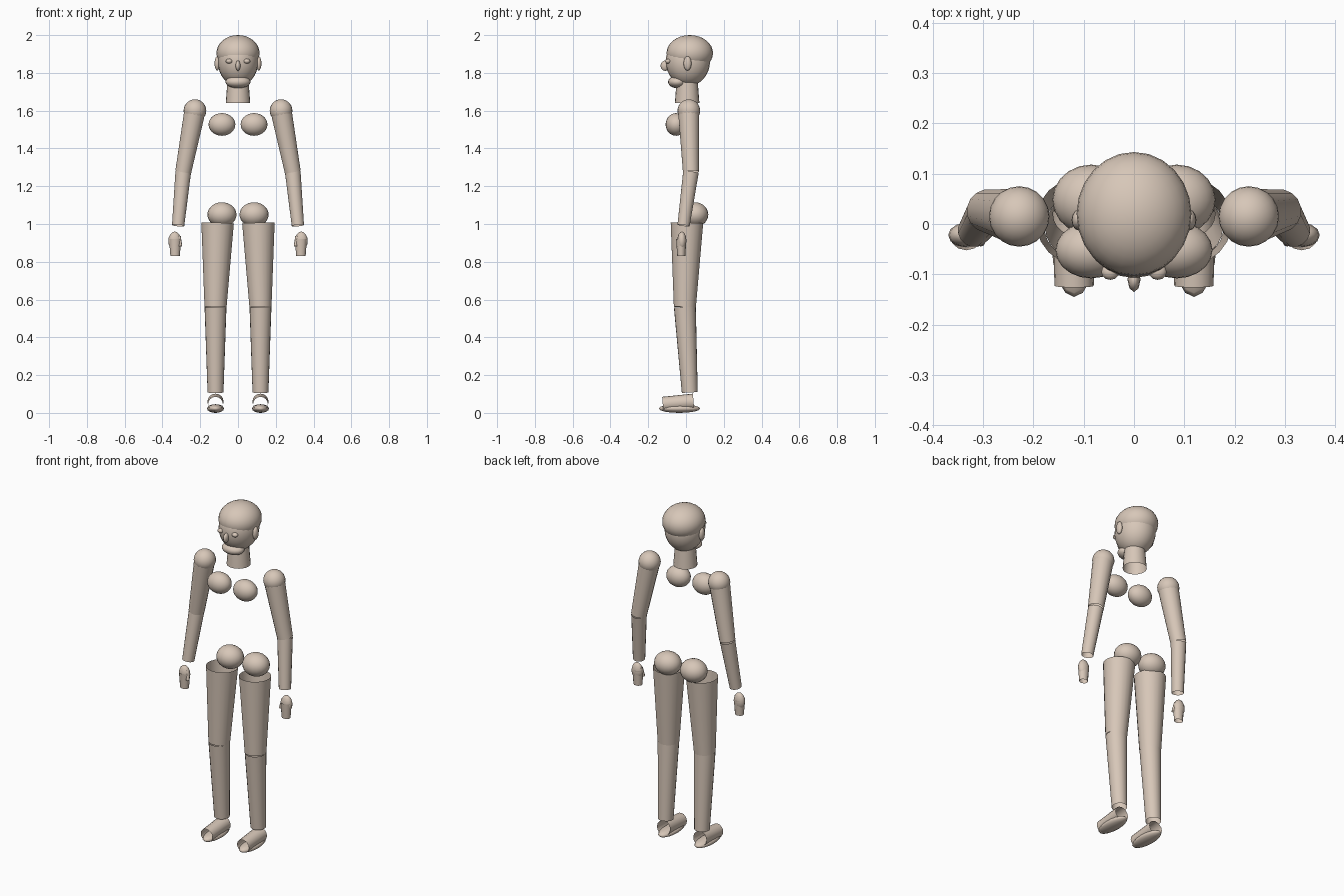
import bpy
import bmesh
import math
from mathutils import Vector, Matrix

if "Cube" in bpy.data.objects:
    bpy.data.objects.remove(bpy.data.objects["Cube"], do_unlink=True)

# One warm clay colour for the whole figure
CLAY = (0.68, 0.57, 0.48, 1.0)
clay = bpy.data.materials.new("warm_clay")
clay.use_nodes = True
clay.diffuse_color = CLAY
clay.node_tree.nodes["Principled BSDF"].inputs["Base Color"].default_value = CLAY


def finish(name, bm):
    for face in bm.faces:
        face.smooth = True
    mesh = bpy.data.meshes.new(name)
    bm.to_mesh(mesh)
    bm.free()
    mesh.materials.append(clay)
    obj = bpy.data.objects.new(name, mesh)
    bpy.context.collection.objects.link(obj)
    return obj


def ellipsoid(name, center, radii, segments=20, rings=14):
    bm = bmesh.new()
    matrix = Matrix.Translation(center) @ Matrix.Diagonal((*radii, 1))
    bmesh.ops.create_uvsphere(bm, u_segments=segments, v_segments=rings, radius=1, matrix=matrix)
    return finish(name, bm)


def tube(name, start, end, r_start, r_end, segments=20):
    """Open tapered tube between two points."""
    a, b = Vector(start), Vector(end)
    axis = b - a
    bm = bmesh.new()
    matrix = Matrix.Translation((a + b) / 2) @ axis.to_track_quat('Z', 'Y').to_matrix().to_4x4()
    bmesh.ops.create_cone(bm, cap_ends=False, segments=segments, radius1=r_start,
                          radius2=r_end, depth=axis.length, matrix=matrix)
    return finish(name, bm)


# Head and neck
ellipsoid("cranium", (0, 0.02, 1.905), (0.114, 0.123, 0.095), 24, 16)
ellipsoid("face", (0, 0.01, 1.86), (0.107, 0.117, 0.13), 24, 16)
ellipsoid("jaw", (0, -0.045, 1.752), (0.066, 0.05, 0.033))
ellipsoid("nose", (0, -0.11, 1.838), (0.013, 0.025, 0.028), 8, 6)
tube("neck", (0, 0.006, 1.64), (0, 0.006, 1.77), 0.065, 0.055)

for side, s in (("left", 1), ("right", -1)):
    # Eyes and ears
    ellipsoid(side + "_eye", (s * 0.047, -0.095, 1.862), (0.018, 0.016, 0.013), 12, 8)
    ellipsoid(side + "_ear", (s * 0.11, 0.008, 1.85), (0.014, 0.021, 0.038), 12, 8)

    # Torso masses
    ellipsoid(side + "_breast", (s * 0.085, -0.052, 1.527), (0.071, 0.056, 0.06))
    ellipsoid(side + "_buttock", (s * 0.085, 0.048, 1.05), (0.077, 0.07, 0.065))

    # Arm
    elbow = (s * 0.29, 0.026, 1.275)
    ellipsoid(side + "_shoulder", (s * 0.228, 0.015, 1.6), (0.06, 0.06, 0.06))
    tube(side + "_upper_arm", (s * 0.228, 0.014, 1.6), elbow, 0.057, 0.043, 16)
    tube(side + "_forearm", elbow, (s * 0.317, -0.013, 0.992), 0.042, 0.033, 16)

    # Hand
    ellipsoid(side + "_palm", (s * 0.335, -0.022, 0.91), (0.034, 0.024, 0.05), 12, 8)
    fingers = tube(side + "_fingers", (0, 0, 0.92), (0, 0, 0.83), 0.032, 0.025, 12)
    fingers.scale.y = 0.85
    fingers.location = (s * 0.333, -0.025, 0)
    tube(side + "_thumb", (s * 0.314, -0.024, 0.935), (s * 0.304, -0.036, 0.882), 0.011, 0.009, 8)

    # Leg
    knee = (s * 0.119, -0.006, 0.56)
    tube(side + "_thigh", (s * 0.108, 0.005, 1.005), knee, 0.087, 0.059)
    tube(side + "_shin", knee, (s * 0.119, 0.02, 0.108), 0.058, 0.042)

    # Foot
    tube(side + "_instep", (s * 0.119, 0.04, 0.059), (s * 0.119, -0.123, 0.046), 0.043, 0.039, 16)
    ellipsoid(side + "_sole", (s * 0.119, -0.035, 0.023), (0.045, 0.11, 0.023), 16, 8)
